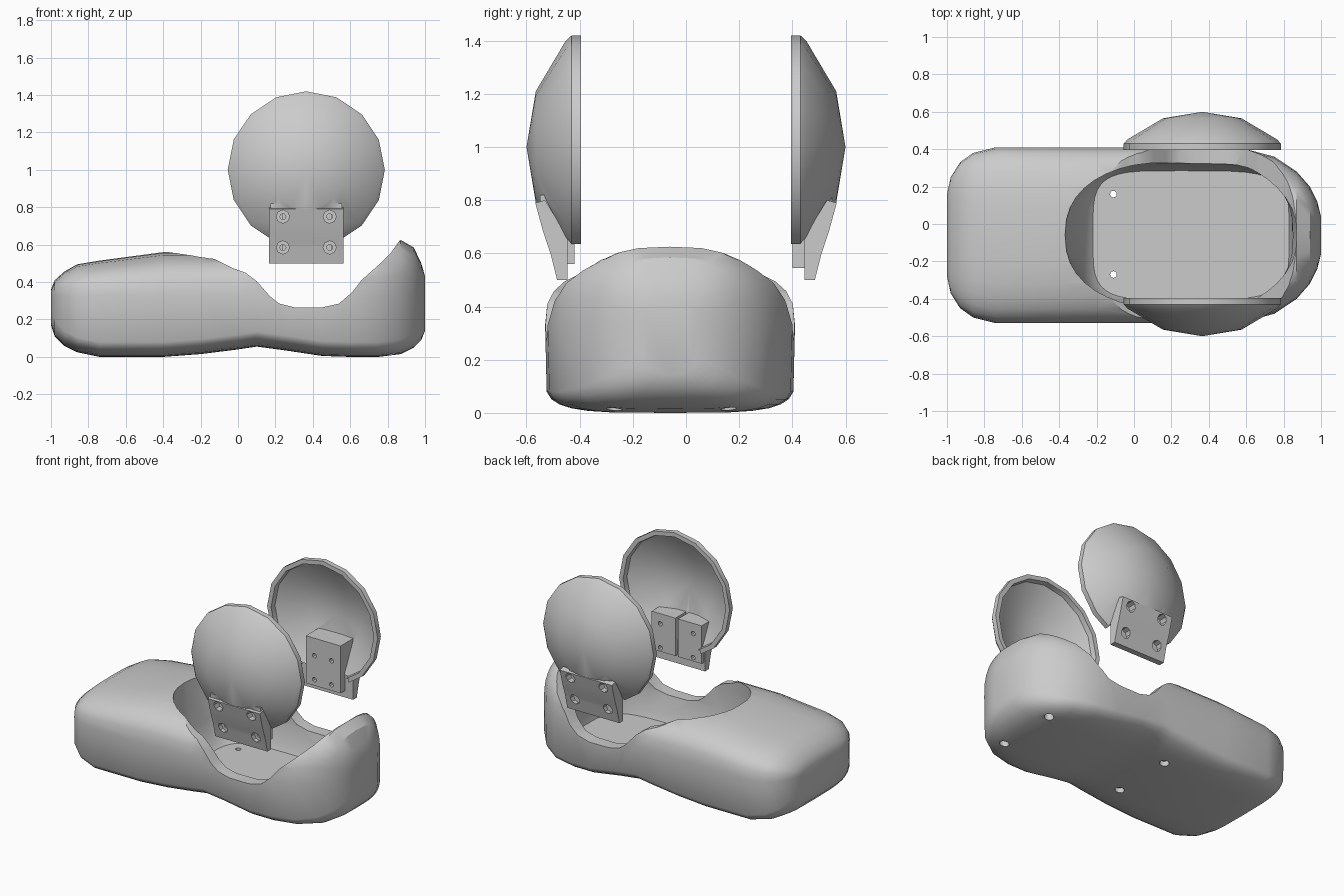
import bpy, bmesh, math

if "Cube" in bpy.data.objects:
    bpy.data.objects.remove(bpy.data.objects["Cube"], do_unlink=True)

grey = bpy.data.materials.new("plain_grey")
grey.use_nodes = True
grey.diffuse_color = (0.6, 0.6, 0.6, 1)
grey.node_tree.nodes["Principled BSDF"].inputs["Base Color"].default_value = (0.6, 0.6, 0.6, 1)

MID_Y = -0.06          # centre line of the base
EAR_X, EAR_Z = 0.365, 1.0


def loft(name, rings, cap=True):
    """Skin a list of equal-length point rings into a closed mesh."""
    bm = bmesh.new()
    rows = [[bm.verts.new(p) for p in ring] for ring in rings]
    n = len(rows[0])
    for a, b in zip(rows, rows[1:]):
        for i in range(n):
            j = (i + 1) % n
            bm.faces.new((a[i], a[j], b[j], b[i]))
    if cap:
        bm.faces.new(rows[0])
        bm.faces.new(rows[-1])
    bmesh.ops.remove_doubles(bm, verts=bm.verts, dist=1e-5)
    bmesh.ops.recalc_face_normals(bm, faces=bm.faces)
    mesh = bpy.data.meshes.new(name)
    bm.to_mesh(mesh)
    bm.free()
    mesh.materials.append(grey)
    obj = bpy.data.objects.new(name, mesh)
    bpy.context.collection.objects.link(obj)
    return obj


def rod(x, y, z, r, axis, end, sides=8):
    """Cylinder cutter from (x, y, z) along the y or z axis up to end."""
    rings = []
    for t in ((y if axis == "y" else z), end):
        ring = []
        for i in range(sides):
            a = 2 * math.pi * i / sides
            u, v = r * math.cos(a), r * math.sin(a)
            ring.append((x + u, t, z + v) if axis == "y" else (x + u, y + v, t))
        rings.append(ring)
    return loft("cutter", rings)


def prism(name, x0, x1, profile, s=1):
    """Extrude a (depth, z) profile along x on side s."""
    return loft(name, [[(x, s * d, z) for d, z in profile] for x in (x0, x1)])


def combine(obj, tool, operation):
    mod = obj.modifiers.new("combine", "BOOLEAN")
    mod.operation, mod.object, mod.solver = operation, tool, "EXACT"
    bpy.context.view_layer.objects.active = obj
    bpy.ops.object.modifier_apply(modifier=mod.name)
    bpy.data.objects.remove(tool, do_unlink=True)


def finish(obj, degrees):
    bpy.ops.object.select_all(action="DESELECT")
    obj.select_set(True)
    bpy.context.view_layer.objects.active = obj
    bpy.ops.object.shade_smooth_by_angle(angle=math.radians(degrees))


def power(v, p):
    return math.copysign(abs(v) ** p, v)


def section(x, hw, zb, zt):
    """Base cross-section: flat rounded bottom and arched top."""
    ring = []
    for i in range(28):
        a = 2 * math.pi * i / 28
        c, s = math.cos(a), math.sin(a)
        if s >= 0:
            zm = min(0.33, zt - 0.03)
            ring.append((x, MID_Y + hw * power(c, 0.7), zm + (zt - zm) * s ** 0.7))
        else:
            ring.append((x, MID_Y + hw * power(c, 0.5), zb + 0.15 - 0.15 * (-s) ** 0.5))
    return ring


# Base: x, half width, bottom, top
stations = [
    (-1, .22, .17, .36), (-.98, .31, .11, .41), (-.93, .39, .06, .455),
    (-.86, .44, .025, .495), (-.74, .47, 0, .515), (-.4, .47, 0, .56),
    (-.2, .47, .015, .56), (0, .47, .04, .56), (.1, .47, .055, .56),
    (.25, .467, .035, .56), (.45, .47, .005, .57), (.6, .46, 0, .6),
    (.75, .42, 0, .61), (.87, .34, .015, .625), (.94, .26, .05, .585),
    (.98, .18, .09, .5), (1, .1, .14, .43)]
base = loft("base", [section(*s) for s in stations])

# Side scallop
dip = [(-.2, .56), (-.03, .475), (.04, .45), (.1, .405), (.17, .325), (.22, .285), (.3, .265),
       (.45, .265), (.54, .285), (.61, .345), (.66, .41), (.75, .49), (.82, .56), (.87, .63),
       (.87, .9), (-.2, .9)]
combine(base, loft("cutter", [[(x, y, z) for x, z in dip] for y in (-.8, .8)]), "DIFFERENCE")

# Cavity: left end, right end, half width, roundness, height
cavity = []
for x0, x1, hw, p, z in [(-.22, .83, .345, .45, .09), (-.26, .84, .36, .5, .13),
                         (-.3, .845, .385, .55, .27), (-.35, .85, .39, .75, .45),
                         (-.37, .87, .39, .85, .57), (-.37, .87, .39, .85, .9)]:
    ring = []
    for i in range(40):
        a = 2 * math.pi * i / 40
        c, s = math.cos(a), math.sin(a)
        reach = x1 - 0.25 if c > 0 else 0.25 - x0
        ring.append((0.25 + reach * power(c, p), MID_Y + hw * power(s, p), z))
    cavity.append(ring)
combine(base, loft("cutter", cavity), "DIFFERENCE")

# Screw holes in the underside
for y in (-.27, .16):
    combine(base, rod(-.11, y, -.1, .03, "z", .06, 12), "DIFFERENCE")
    combine(base, rod(-.11, y, .03, .018, "z", .2, 12), "DIFFERENCE")
    combine(base, rod(.82, y, -.1, .03, "z", .06, 12), "DIFFERENCE")
finish(base, 32)

# Ear cups: radius and depth of the shell
shell = [(0, .6), (.21, .565), (.4, .452), (.42, .43), (.42, .395),
         (.39, .395), (.385, .43), (.2, .535), (0, .565)]
bracket = [(.445, .5), (.485, .5), (.51, .6), (.537, .68), (.567, .79), (.53, .8), (.445, .66)]


def ear(name, s, pads, inner, bottom, top, inner_xs):
    rings = [[(EAR_X + r * math.sin(math.pi * i / 8), s * d, EAR_Z + r * math.cos(math.pi * i / 8))
              for i in range(16)] for r, d in shell]
    cup = loft(name, rings, cap=False)
    # Gap in the rim, then the mounting plate and inner pads
    gap = [(.3, .4), (.46, .4), (.46, .66), (.3, .66)]
    combine(cup, prism("cutter", .168, .562, gap, s), "DIFFERENCE")
    combine(cup, prism("bracket", .167, .563, bracket, s), "UNION")
    pad = [(inner, bottom), (.46, bottom), (.55, .75), (.55, top), (inner, top)]
    for x0, x1 in pads:
        combine(cup, prism("pad", x0, x1, pad, s), "UNION")
    # Countersunk screw holes, with small holes on the inner side
    for z, depth in ((.75, .505), (.585, .47)):
        for x, xi in zip((.24, .49), inner_xs):
            combine(cup, rod(x, s * .65, z, .035, "y", s * depth), "DIFFERENCE")
            combine(cup, rod(xi, s * .35, z, .016, "y", s * (depth + .01)), "DIFFERENCE")
    finish(cup, 32)


ear("front_ear_cup", -1, [(.175, .355), (.375, .555)], .42, .56, .82, (.24, .49))
ear("back_ear_cup", 1, [(.235, .5)], .4, .545, .87, (.3, .43))
